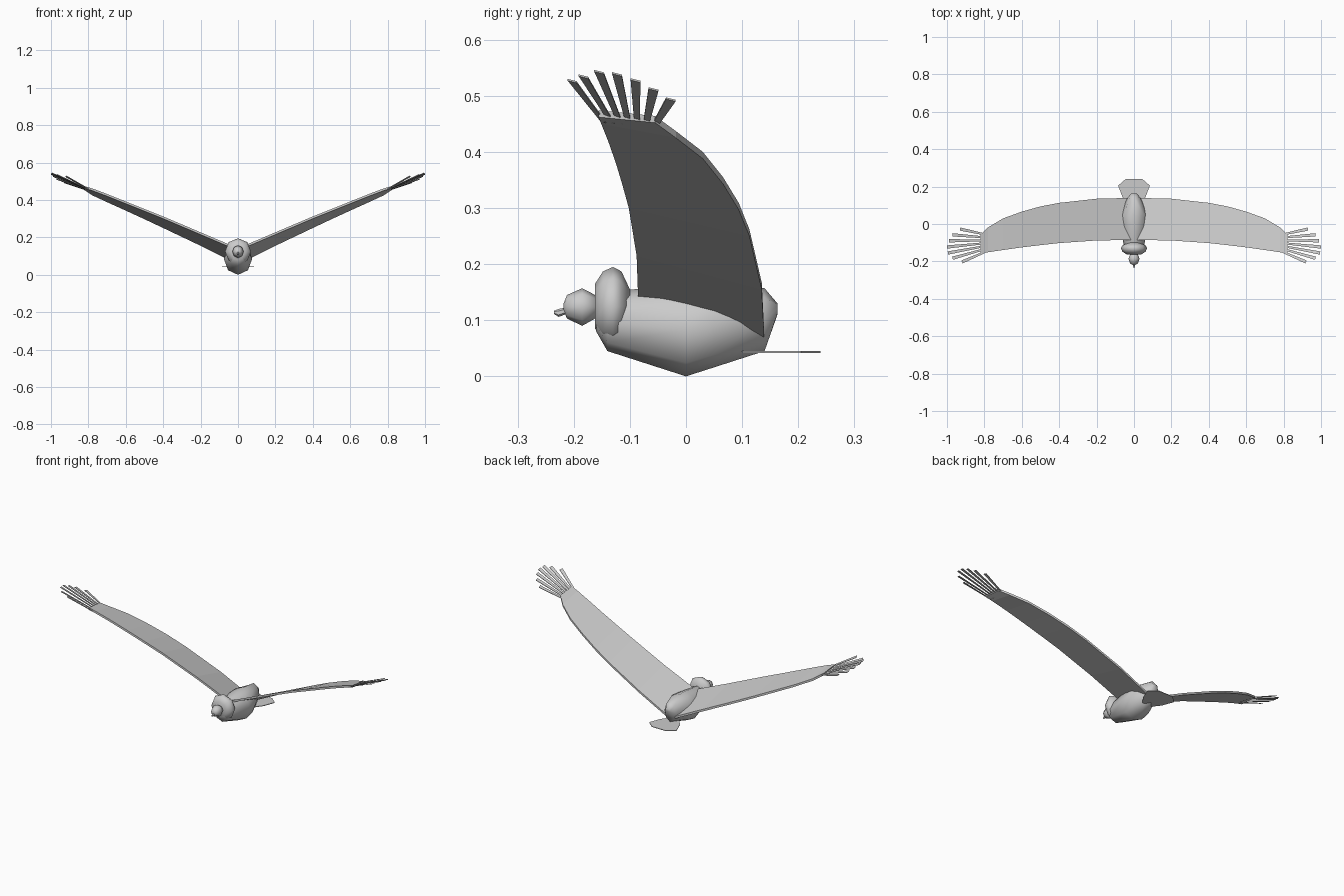
import bpy, bmesh, math
from mathutils import Vector

if "Cube" in bpy.data.objects:
    bpy.data.objects.remove(bpy.data.objects["Cube"])

grey = bpy.data.materials.new("plain grey")
grey.diffuse_color = (0.6, 0.6, 0.6, 1)
grey.use_nodes = True
grey.node_tree.nodes["Principled BSDF"].inputs["Base Color"].default_value = grey.diffuse_color


def make(name, bm, smooth=False):
    bmesh.ops.recalc_face_normals(bm, faces=bm.faces)
    me = bpy.data.meshes.new(name)
    bm.to_mesh(me)
    bm.free()
    ob = bpy.data.objects.new(name, me)
    bpy.context.collection.objects.link(ob)
    me.materials.append(grey)
    if smooth:
        for p in me.polygons:
            p.use_smooth = True
    return ob


def loft(name, rings, sides, smooth=True):
    """Elliptical rings along y: (y, bottom z, top z, half width)."""
    bm = bmesh.new()
    loops = []
    for y, lo, hi, w in rings:
        c, h = (lo + hi) / 2, (hi - lo) / 2
        loops.append([bm.verts.new((w * math.sin(2 * math.pi * i / sides), y,
                                    c - h * math.cos(2 * math.pi * i / sides)))
                      for i in range(sides)])
    for a, b in zip(loops, loops[1:]):
        for i in range(sides):
            j = (i + 1) % sides
            bm.faces.new((a[i], a[j], b[j], b[i]))
    bm.faces.new(loops[0])
    bm.faces.new(loops[-1])
    return make(name, bm, smooth)


# Body, neck ruff, neck, head and hooked beak
loft("body", [(-0.16, 0.08, 0.14, 0.035), (-0.14, 0.045, 0.15, 0.05),
              (0.0, 0.0, 0.165, 0.075), (0.05, 0.016, 0.167, 0.075),
              (0.14, 0.045, 0.157, 0.035), (0.163, 0.11, 0.13, 0.015)], 8)
loft("neck_ruff", [(-0.162, 0.085, 0.165, 0.04), (-0.148, 0.062, 0.187, 0.062),
                   (-0.13, 0.055, 0.195, 0.07), (-0.115, 0.062, 0.187, 0.063),
                   (-0.1, 0.095, 0.155, 0.03)], 8)
loft("neck", [(-0.18, 0.115, 0.14, 0.014), (-0.15, 0.11, 0.145, 0.018)], 6)
loft("head", [(-0.218, 0.116, 0.13, 0.008), (-0.212, 0.103, 0.145, 0.02),
              (-0.185, 0.09, 0.157, 0.03), (-0.162, 0.103, 0.145, 0.02),
              (-0.157, 0.116, 0.13, 0.008)], 8)
loft("beak", [(-0.235, 0.111, 0.117, 0.002), (-0.227, 0.106, 0.12, 0.005),
              (-0.21, 0.112, 0.124, 0.008)], 6, False)

# Flat fan tail
bm = bmesh.new()
outline = [(0.03, 0.1), (0.06, 0.14), (0.085, 0.205), (0.045, 0.24)]
outline += [(-x, y) for x, y in reversed(outline)]
face = bm.faces.new([bm.verts.new((x, y, 0.045)) for x, y in outline])
ext = bmesh.ops.extrude_face_region(bm, geom=[face])
for v in ext["geom"]:
    if isinstance(v, bmesh.types.BMVert):
        v.co.z -= 0.003
make("tail", bm)

# Wing stations: x, leading y, leading z, trailing y, trailing z
STATIONS = [(0.0, -0.085, 0.13, 0.14, 0.056), (0.2, -0.088, 0.215, 0.135, 0.155),
            (0.4, -0.102, 0.30, 0.113, 0.25), (0.5, -0.113, 0.34, 0.094, 0.297),
            (0.6, -0.125, 0.38, 0.066, 0.343), (0.7, -0.139, 0.42, 0.03, 0.388),
            (0.78, -0.151, 0.45, -0.018, 0.425), (0.82, -0.156, 0.462, -0.055, 0.452)]
THICK = 0.012

# Wing tip feather ends
TIPS = [(0.92, -0.203, 0.525), (0.97, -0.183, 0.533), (0.995, -0.155, 0.541),
        (1.0, -0.123, 0.537), (0.99, -0.09, 0.526), (0.97, -0.058, 0.51),
        (0.93, -0.027, 0.492)]

for s, side in ((1, "left"), (-1, "right")):
    bm = bmesh.new()
    prev = None
    for x, ly, lz, ty, tz in STATIONS:
        ring = [bm.verts.new((s * x, y, z)) for y, z in
                ((ly, lz), (ty, tz), (ty, tz + THICK), (ly, lz + THICK))]
        if prev:
            for i in range(4):
                j = (i + 1) % 4
                bm.faces.new((prev[i], prev[j], ring[j], ring[i]))
        else:
            bm.faces.new(ring)
        prev = ring
    bm.faces.new(prev)
    make(side + "_wing", bm)

    # Splayed primaries, thin tapered plates widening to a square end
    bm = bmesh.new()
    for i, tip in enumerate(TIPS):
        t = i / (len(TIPS) - 1)
        a = Vector((0.79, -0.147 + 0.09 * t, 0.452 - 0.008 * t))
        b = Vector(tip)
        d = (b - a).normalized()
        across = Vector((-d.y, d.x, -0.25 * d.x)).normalized()
        vs = []
        for dz in (0, 0.003):
            for p, w in ((a, -0.005), (a, 0.005), (b, 0.009), (b, -0.009)):
                q = p + across * w
                vs.append(bm.verts.new((s * min(q.x, 1.0), q.y, q.z + dz)))
        for f in ((0, 1, 2, 3), (4, 5, 6, 7), (0, 1, 5, 4),
                  (1, 2, 6, 5), (2, 3, 7, 6), (3, 0, 4, 7)):
            bm.faces.new([vs[k] for k in f])
    make(side + "_wing_feathers", bm)
